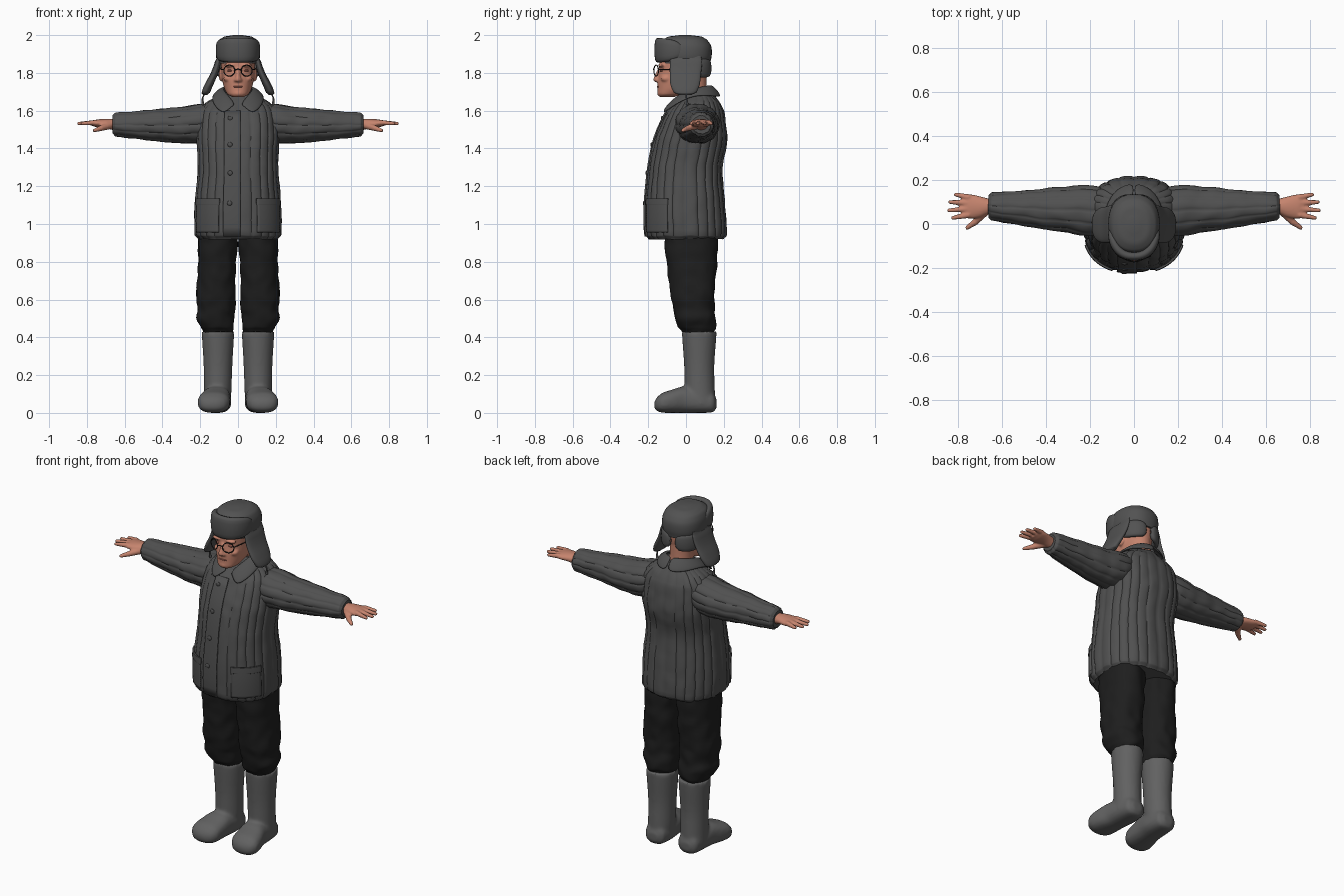
import bpy, bmesh, math
from math import cos, sin, pi, radians
from mathutils import Vector, Matrix, noise

if "Cube" in bpy.data.objects:
    bpy.data.objects.remove(bpy.data.objects["Cube"])


def material(name, rgb):
    m = bpy.data.materials.new(name)
    m.use_nodes = True
    m.diffuse_color = (*rgb, 1)
    bsdf = m.node_tree.nodes["Principled BSDF"]
    bsdf.inputs["Base Color"].default_value = (*rgb, 1)
    bsdf.inputs["Roughness"].default_value = 0.8
    return m


COAT = material("charcoal quilt", (0.08, 0.08, 0.08))
HAT = material("grey fur", (0.085, 0.085, 0.085))
FELT = material("grey felt", (0.12, 0.12, 0.12))
CLOTH = material("black cloth", (0.013, 0.013, 0.013))
SKIN = material("skin", (0.56, 0.23, 0.155))
LIP = material("lip", (0.36, 0.12, 0.09))
DARK = material("dark metal", (0.02, 0.018, 0.016))


def catmull(rings, i, s):
    """Smooth blend of the ring list between ring i and ring i + 1."""
    p = [rings[max(0, min(len(rings) - 1, i + k))] for k in (-1, 0, 1, 2)]
    out = [p[1][0] + (p[2][0] - p[1][0]) * s]
    for a, b, c, d in list(zip(*p))[1:]:
        out.append(b + 0.5 * s * (c - a + s * (2*a - 5*b + 4*c - d + s * (3*(b - c) + d - a))))
    return out


def ring_point(ring, a, axis="z", power=1.0, seams=0, depth=0.0):
    """Point on a superellipse ring; seams pinch the outline like quilting."""
    t, c1, c2, r1, r2 = ring
    f = 1 - depth * (1 - abs(sin(seams * a / 2)) ** 0.5) if seams else 1
    u = c1 + f * r1 * math.copysign(abs(cos(a)) ** power, cos(a))
    v = c2 + f * r2 * math.copysign(abs(sin(a)) ** power, sin(a))
    return Vector({"z": (u, v, t), "x": (t, u, v), "y": (u, t, v)}[axis])


def loft(bm, rings, axis="z", n=32, steps=4, power=1.0, seams=0, depth=0.0, crumple=0.0):
    dense = [catmull(rings, i, k / steps) for i in range(len(rings) - 1) for k in range(steps)]
    dense.append(rings[-1])
    rows = []
    for r in dense:
        row = []
        for k in range(n):
            p = ring_point(r, 2 * pi * k / n, axis, power, seams, depth)
            p += noise.noise_vector(p * 16) * crumple
            row.append(bm.verts.new(p))
        rows.append(row)
    for lo, hi in zip(rows, rows[1:]):
        for k in range(n):
            bm.faces.new((lo[k], lo[(k + 1) % n], hi[(k + 1) % n], hi[k]))
    bm.faces.new(rows[0])
    bm.faces.new(rows[-1])


def ball(bm, pos, size, rot=Matrix()):
    m = Matrix.Translation(pos) @ rot @ Matrix.Diagonal((*size, 1))
    bmesh.ops.create_uvsphere(bm, u_segments=16, v_segments=10, radius=1, matrix=m)


def rod(bm, a, b, ra, rb):
    """Tapered round-ended rod."""
    a, b = Vector(a), Vector(b)
    m = Matrix.Translation((a + b) / 2) @ (b - a).to_track_quat("Z", "Y").to_matrix().to_4x4()
    bmesh.ops.create_cone(bm, cap_ends=True, segments=12, radius1=ra, radius2=rb,
                          depth=(b - a).length, matrix=m)
    ball(bm, a, (ra,) * 3)
    ball(bm, b, (rb,) * 3)


def grid(bm, rows):
    vs = [[bm.verts.new(p) for p in row] for row in rows]
    for lo, hi in zip(vs, vs[1:]):
        for k in range(len(lo) - 1):
            bm.faces.new((lo[k], lo[k + 1], hi[k + 1], hi[k]))


def finish(bm, name, mat, mirror=False, voxel=0, thick=0, subdiv=0, angle=50):
    bmesh.ops.recalc_face_normals(bm, faces=bm.faces)
    me = bpy.data.meshes.new(name)
    bm.to_mesh(me)
    bm.free()
    me.materials.append(mat)
    ob = bpy.data.objects.new(name, me)
    bpy.context.collection.objects.link(ob)
    bpy.ops.object.select_all(action="DESELECT")
    ob.select_set(True)
    bpy.context.view_layer.objects.active = ob
    bpy.ops.object.shade_smooth_by_angle(angle=radians(angle))
    if voxel:
        r = ob.modifiers.new("blend", "REMESH")
        r.mode, r.voxel_size, r.use_smooth_shade = "VOXEL", voxel, True
        s = ob.modifiers.new("soften", "SMOOTH")
        s.factor, s.iterations = 0.5, 4
    if thick:
        s = ob.modifiers.new("thickness", "SOLIDIFY")
        s.thickness, s.offset = thick, 0
    if subdiv:
        ob.modifiers.new("round", "SUBSURF").levels = subdiv
        ob.modifiers["round"].render_levels = subdiv
    if mirror:
        ob.modifiers.new("mirror", "MIRROR").use_clip = False
    return ob


# Quilted jacket body
TORSO = [(.92, 0, 0, .212, .2), (.94, 0, 0, .23, .217), (1.1, 0, -.005, .23, .213),
         (1.3, 0, -.003, .214, .197), (1.42, 0, .02, .219, .197), (1.5, 0, .033, .22, .183),
         (1.6, 0, .05, .205, .152), (1.645, 0, .06, .165, .12), (1.69, 0, .06, .1, .085),
         (1.7, 0, .06, .085, .07)]
QUILT = dict(power=0.85, seams=24, depth=0.03)
bm = bmesh.new()
loft(bm, TORSO, n=192, steps=6, crumple=.004, **QUILT)
finish(bm, "jacket_body", COAT)


def on_torso(deg, z, off):
    i = max(k for k in range(len(TORSO) - 1) if TORSO[k][0] <= z)
    s = (z - TORSO[i][0]) / (TORSO[i + 1][0] - TORSO[i][0])
    ring = catmull(TORSO, i, s)
    ring[3] += off
    ring[4] += off
    return ring_point(ring, radians(deg), power=QUILT["power"])


def patch(name, d0, d1, z0, z1, off, mirror):
    bm = bmesh.new()
    grid(bm, [[on_torso(d0 + (d1 - d0) * k / 12, z0 + (z1 - z0) * j / 14, off)
               for k in range(13)] for j in range(15)])
    finish(bm, name, COAT, mirror, thick=.009)


patch("front_placket", -106, -88, .935, 1.6, .002, False)
patch("pocket", -68, -22, .955, 1.12, .002, True)
patch("pocket_flap", -69, -21, 1.1, 1.135, .005, True)
bm = bmesh.new()
for z in (1.56, 1.42, 1.27, 1.11):
    ball(bm, on_torso(-98, z, .007), (.013, .006, .013))
finish(bm, "buttons", COAT)

# Sleeves
bm = bmesh.new()
loft(bm, [(.1, .06, 1.55, .1, .09), (.2, .06, 1.532, .118, .105), (.31, .066, 1.522, .106, .097),
          (.45, .07, 1.523, .09, .084), (.6, .078, 1.525, .071, .069), (.65, .08, 1.525, .063, .063),
          (.663, .08, 1.525, .05, .05)], "x", n=96, steps=8, seams=12, depth=.05, crumple=.005)
finish(bm, "sleeve", COAT, True)

# Fold-over collar
bm = bmesh.new()
top = [(.008, -.09, 1.63), (.055, -.035, 1.685), (.082, .04, 1.715), (.06, .11, 1.73), (0, .13, 1.735)]
low = [(.075, -.133, 1.575), (.132, -.07, 1.625), (.145, .04, 1.685), (.1, .155, 1.675), (0, .195, 1.668)]
mid = [Vector(a).lerp(Vector(b), .4) + Vector((0, 0, .012)) for a, b in zip(top, low)]
grid(bm, [top, mid, low])
finish(bm, "collar", COAT, True, thick=.014, subdiv=2)

# Trouser leg
bm = bmesh.new()
loft(bm, [(.425, .105, .06, .075, .082), (.45, .11, .058, .086, .097), (.5, .117, .048, .1, .107),
          (.55, .116, .04, .1, .11), (.62, .118, .034, .105, .117), (.75, .112, .033, .1, .128),
          (.88, .108, .028, .104, .138), (.96, .108, .025, .102, .14)],
     n=48, steps=6, power=.88, crumple=.009)
finish(bm, "trouser_leg", CLOTH, True)

# Felt boot, shaft blended into the foot
bm = bmesh.new()
loft(bm, [(.05, .11, .08, .07, .075), (.12, .107, .073, .073, .08), (.25, .106, .07, .076, .08),
          (.43, .106, .07, .086, .092)])
loft(bm, [(.162, .108, .05, .03, .025), (.145, .108, .055, .06, .052), (.06, .108, .06, .073, .06),
          (-.01, .114, .07, .075, .07), (-.07, .124, .062, .083, .062), (-.125, .13, .054, .083, .053),
          (-.155, .132, .046, .062, .036), (-.168, .132, .042, .03, .018)], "y", power=.8)
finish(bm, "felt_boot", FELT, True, voxel=.01)

# Hand with fingers
bm = bmesh.new()
loft(bm, [(.62, .08, 1.525, .04, .034), (.66, .08, 1.527, .036, .03), (.7, .078, 1.532, .048, .025),
          (.75, .08, 1.533, .056, .02), (.775, .08, 1.533, .05, .013)], "x")
for y0, x1, y1 in ((.122, .812, .134), (.096, .838, .1), (.069, .843, .062), (.041, .825, .028)):
    rod(bm, (.755, y0, 1.537), (x1, y1, 1.532), .0145, .0095)
rod(bm, (.685, .05, 1.52), (.725, .008, 1.507), .02, .015)
rod(bm, (.725, .008, 1.507), (.76, -.017, 1.495), .015, .01)
finish(bm, "hand", SKIN, True, voxel=.005)

# Head, neck, nose, brows and ears
bm = bmesh.new()
loft(bm, [(1.6, 0, .06, .07, .07), (1.7, 0, .045, .062, .066), (1.8, 0, .03, .065, .08)])
loft(bm, [(1.672, 0, -.1, .032, .04), (1.685, 0, -.085, .055, .065), (1.715, 0, -.05, .072, .1),
          (1.76, 0, -.028, .083, .122), (1.81, 0, -.015, .088, .128), (1.9, 0, -.01, .092, .13)], power=.9)
rod(bm, (0, -.142, 1.815), (0, -.16, 1.765), .01, .014)
ball(bm, (0, -.132, 1.692), (.03, .022, .018))
for s in (-1, 1):
    ball(bm, (s * .013, -.152, 1.762), (.011, .013, .009))
    ball(bm, (s * .042, -.13, 1.84), (.034, .018, .01))
    ball(bm, (s * .05, -.105, 1.77), (.028, .03, .02))
    ball(bm, (s * .09, .0, 1.79), (.012, .025, .035))
finish(bm, "head", SKIN, voxel=.006)
bm = bmesh.new()
ball(bm, (0, -.146, 1.727), (.028, .008, .005))
finish(bm, "mouth", LIP)
bm = bmesh.new()
ball(bm, (.043, -.13, 1.812), (.014, .009, .006))
finish(bm, "eye", LIP, True)

# Round spectacles
bm = bmesh.new()
N = 28
rim = [Vector((.046 + .029 * cos(2 * pi * k / N), -.158 + .012 * cos(2 * pi * k / N),
               1.812 + .029 * sin(2 * pi * k / N))) for k in range(N)]
for k in range(N):
    rod(bm, rim[k - 1], rim[k], .0028, .0028)
rod(bm, (.017, -.17, 1.816), (0, -.172, 1.82), .0028, .0028)
rod(bm, (.075, -.146, 1.818), (.098, -.02, 1.82), .0028, .0028)
finish(bm, "spectacles", DARK, True)

# Fur hat crown
bm = bmesh.new()
loft(bm, [(1.85, 0, .0, .108, .128), (1.89, 0, 0, .117, .136), (1.94, 0, 0, .115, .134),
          (1.975, 0, -.005, .1, .117), (1.993, 0, -.005, .07, .085), (2.0, 0, -.005, .025, .03)], power=.88)
finish(bm, "hat_crown", HAT)


def band(name, d0, d1, z, half, thick, rx, ry, cy, taper):
    """Padded strip wrapped round the hat; taper lowers its height at the ends."""
    bm = bmesh.new()
    rows = []
    for j in range(33):
        s = j / 32
        a = radians(d0 + (d1 - d0) * s)
        end = max(.05, 1 - abs(2 * s - 1) ** 8) ** .5
        h = half * end * (1 - taper * abs(2 * s - 1) ** 2)
        row = []
        for k in range(17):
            b = 2 * pi * k / 16
            o = thick * end * math.copysign(abs(cos(b)) ** .7, cos(b))
            row.append(((rx + o) * math.copysign(abs(cos(a)) ** .85, cos(a)),
                        cy + (ry + o) * math.copysign(abs(sin(a)) ** .85, sin(a)),
                        z + h * math.copysign(abs(sin(b)) ** .7, sin(b))))
        rows.append(row)
    grid(bm, rows)
    bmesh.ops.remove_doubles(bm, verts=bm.verts, dist=.0002)
    finish(bm, name, HAT, angle=70)


band("hat_front_flap", -178, -2, 1.92, .066, .02, .104, .143, -.004, .25)
band("hat_neck_flap_left", 5, 84, 1.825, .05, .016, .104, .118, .005, .2)
band("hat_neck_flap_right", 96, 175, 1.825, .05, .016, .104, .118, .005, .2)

# Flared ear flaps with hanging ties
bm = bmesh.new()
loft(bm, [(1.684, .174, -.005, .012, .035), (1.695, .17, -.005, .022, .06), (1.74, .152, -.005, .023, .078),
          (1.8, .124, -.003, .02, .083), (1.86, .106, 0, .016, .085), (1.89, .1, 0, .01, .08)], power=.85)
finish(bm, "ear_flap", HAT, True)
bm = bmesh.new()
rod(bm, (.178, 0, 1.69), (.188, .003, 1.665), .004, .004)
rod(bm, (.188, .003, 1.665), (.186, .006, 1.635), .004, .007)
finish(bm, "ear_flap_tie", HAT, True)
